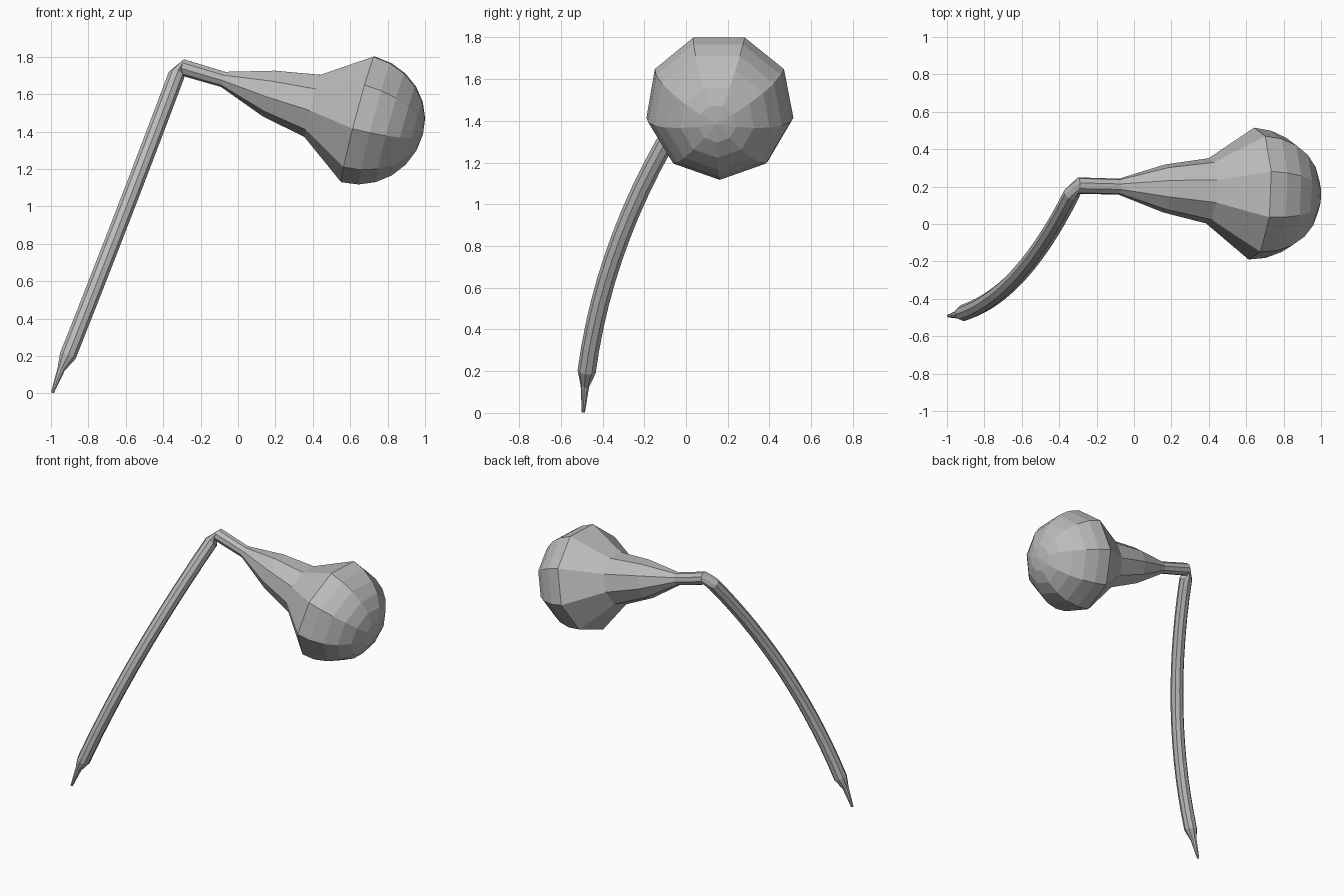
import bpy, bmesh, math
from mathutils import Vector

cube = bpy.data.objects.get("Cube")
if cube:
    bpy.data.objects.remove(cube)

SIDES = 9

grey = bpy.data.materials.new("plain grey")
grey.use_nodes = True
COLOUR = (0.5, 0.5, 0.5, 1)
grey.diffuse_color = COLOUR
grey.node_tree.nodes["Principled BSDF"].inputs["Base Color"].default_value = COLOUR


def loft(name, rings, start):
    """Skin rings of (centre, tangent, radius); start is the direction of the first corner."""
    bm = bmesh.new()
    loops, side, last = [], Vector(start), None
    for centre, tangent, radius in rings:
        t = tangent.normalized()
        if last:
            side = last.rotation_difference(t) @ side
        side = (side - t * side.dot(t)).normalized()
        other = t.cross(side)
        angles = [math.tau * i / SIDES for i in range(SIDES)]
        loops.append([bm.verts.new(centre + radius * (side * math.cos(a) + other * math.sin(a)))
                      for a in angles])
        last = t
    for a, b in zip(loops, loops[1:]):
        for i in range(SIDES):
            j = (i + 1) % SIDES
            bm.faces.new((a[i], a[j], b[j], b[i]))
    bm.faces.new(loops[0])
    bm.faces.new(loops[-1])
    bmesh.ops.remove_doubles(bm, verts=bm.verts, dist=0.0005)
    bmesh.ops.recalc_face_normals(bm, faces=bm.faces)
    mesh = bpy.data.meshes.new(name)
    bm.to_mesh(mesh)
    bm.free()
    mesh.materials.append(grey)
    obj = bpy.data.objects.new(name, mesh)
    bpy.context.collection.objects.link(obj)
    return obj


# Gourd: slender neck widening to a faceted half ball
axis = Vector((0.967, -0.04, -0.256)).normalized()
neck_end = Vector((-0.3, 0.205, 1.745))
centre = Vector((0.643, 0.162, 1.475))
BALL = 0.358
body = [(neck_end, axis, 0.045),
        (Vector((-0.08, 0.2, 1.68)), axis, 0.043),
        (Vector((0.165, 0.19, 1.607)), axis, 0.13),
        (Vector((0.4, 0.177, 1.542)), axis, 0.177)]
for k in range(7):
    a = math.radians(15 * k)
    body.append((centre + axis * BALL * math.sin(a), axis, max(BALL * math.cos(a), 0.0001)))
loft("gourd_body", body, (0, 0, -1))

# Stem: a bent tube leaving the neck, ending in a thin point
top, bend, low = (Vector(p) for p in
                  ((-0.33, 0.165, 1.7), (-0.6, -0.372, 0.98), (-0.91, -0.475, 0.2)))
stem = [(neck_end, -axis, 0.045)]
STEPS = 14
for k in range(STEPS + 1):
    t = k / STEPS
    point = top * (1 - t) ** 2 + bend * 2 * t * (1 - t) + low * t * t
    stem.append((point, (bend - top) * (1 - t) + (low - bend) * t, 0.045))
point_dir = Vector((-0.4, -0.08, -1))
stem.append((Vector((-0.945, -0.484, 0.13)), point_dir, 0.021))
stem.append((Vector((-0.992, -0.492, 0.004)), point_dir, 0.008))
loft("stem", stem, (0, 0, -1))
